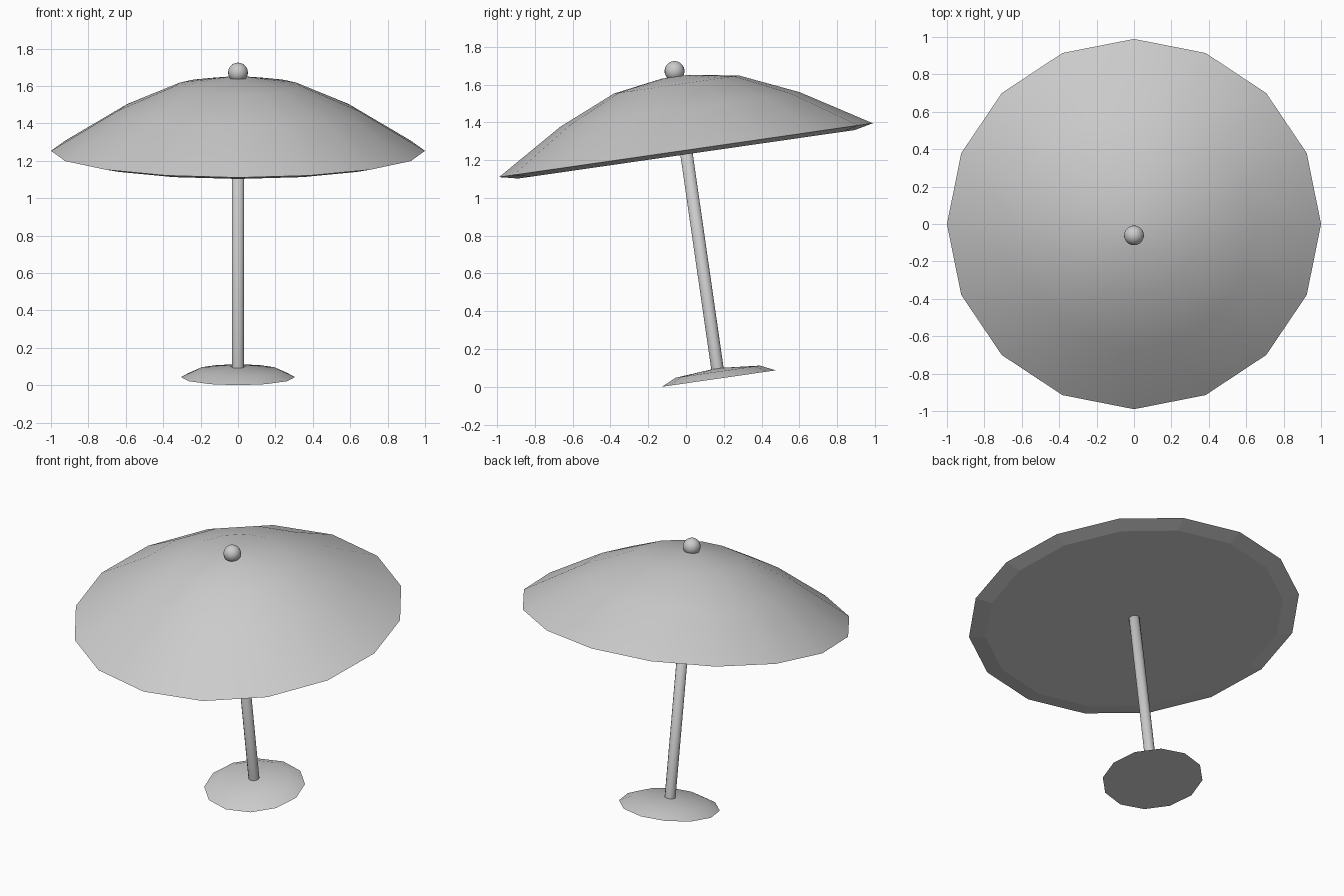
import bpy, bmesh, math
from mathutils import Matrix

if "Cube" in bpy.data.objects:
    bpy.data.objects.remove(bpy.data.objects["Cube"])

# Everything is built around an upright axis, then leaned and placed
LEAN = (Matrix.Translation((0, 0.174, 0.0435))
        @ Matrix.Rotation(math.radians(8.2), 4, 'X'))

grey = bpy.data.materials.new("light_grey")
grey.diffuse_color = (0.6, 0.6, 0.6, 1)
grey.use_nodes = True
grey.node_tree.nodes["Principled BSDF"].inputs["Base Color"].default_value = grey.diffuse_color


def finish(name, bm, flat_below=None):
    """Turn a bmesh into a smooth shaded, leaning object."""
    bmesh.ops.recalc_face_normals(bm, faces=bm.faces)
    for f in bm.faces:
        f.smooth = flat_below is None or f.normal.z > flat_below
    mesh = bpy.data.meshes.new(name)
    bm.to_mesh(mesh)
    bm.free()
    mesh.materials.append(grey)
    obj = bpy.data.objects.new(name, mesh)
    obj.matrix_world = LEAN
    bpy.context.collection.objects.link(obj)
    return obj


def turned(name, profile, sides, flat_below=None):
    """Revolve (radius, height) points; radius 0 makes a pole of triangles."""
    bm = bmesh.new()
    rings = []
    for r, h in profile:
        count = sides if r > 0 else 1
        rings.append([bm.verts.new((r * math.cos(2 * math.pi * i / sides),
                                    r * math.sin(2 * math.pi * i / sides), h))
                      for i in range(count)])
    for a, b in zip(rings, rings[1:]):
        for i in range(sides):
            j = (i + 1) % sides
            corners = [a[i % len(a)], a[j % len(a)], b[j % len(b)], b[i % len(b)]]
            bm.faces.new(list(dict.fromkeys(corners)))
    return finish(name, bm, flat_below)


# Domed foot with a flat underside
turned("foot", [(0, 0), (0.305, 0), (0.225, 0.037), (0, 0.056)], 12, -0.95)

# Slim pole running up through the canopy
turned("pole", [(0, 0.02), (0.033, 0.02), (0.033, 1.625), (0, 1.625)], 12, -0.95)

# Faceted canopy: flat underside, bevelled lip, dome and small flat crown
turned("canopy", [(0, 1.2), (0.9, 1.2), (1.0, 1.222), (0.965, 1.243),
                  (0.64, 1.44), (0.335, 1.573), (0.073, 1.615), (0, 1.615)],
       16, -0.9)

# Ball finial
ball = bmesh.new()
bmesh.ops.create_uvsphere(ball, u_segments=20, v_segments=12, radius=0.053,
                          matrix=Matrix.Translation((0, 0, 1.645)))
finish("finial", ball)
